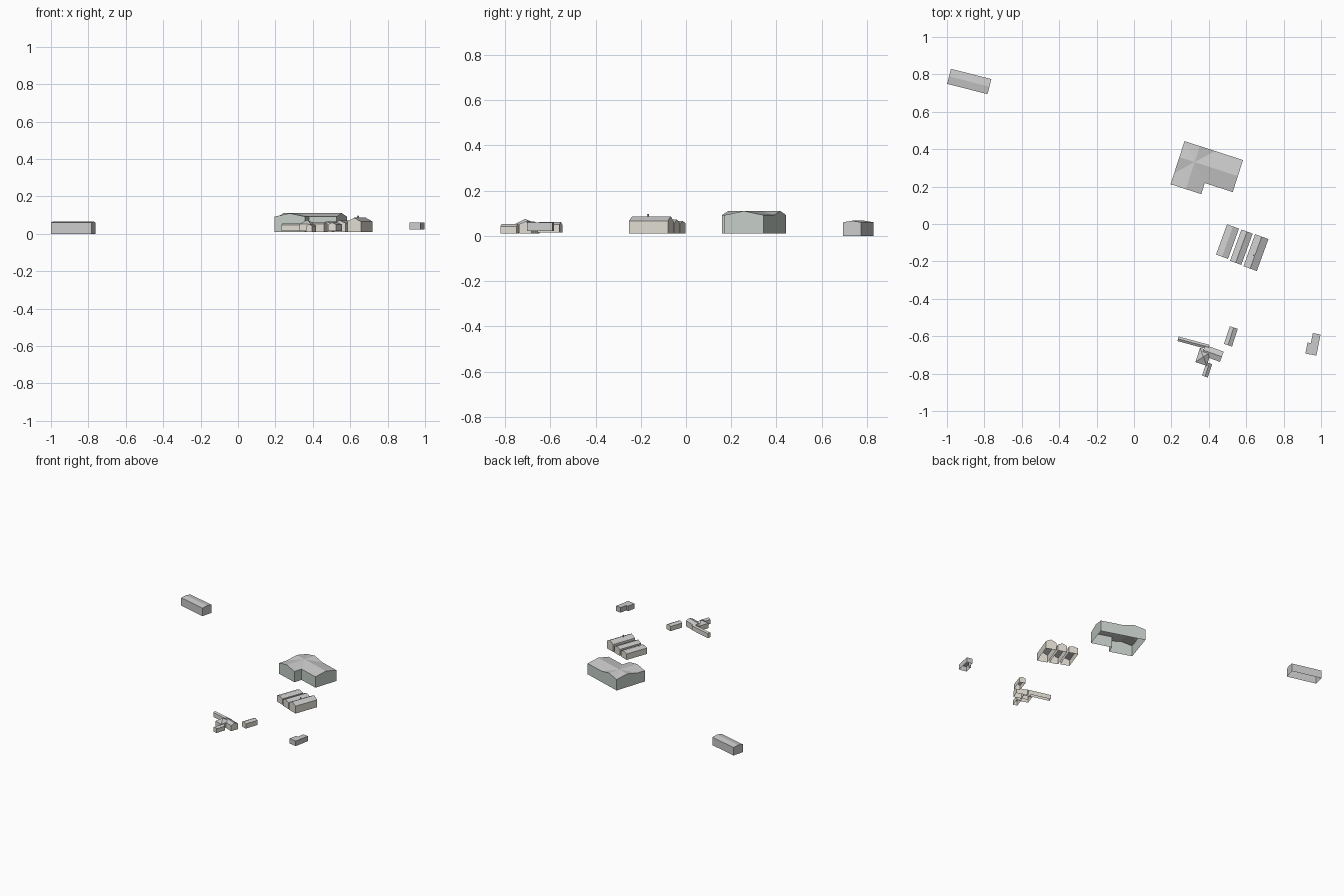
import bpy
from math import radians, cos, sin

if "Cube" in bpy.data.objects:
    bpy.data.objects.remove(bpy.data.objects["Cube"])


def material(name, rgb):
    m = bpy.data.materials.new(name)
    m.diffuse_color = (*rgb, 1)
    m.use_nodes = True
    m.node_tree.nodes["Principled BSDF"].inputs["Base Color"].default_value = m.diffuse_color
    return m


GREEN = material("green_grey_wall", (0.56, 0.62, 0.58))
CREAM = material("cream_wall", (0.75, 0.72, 0.65))
ROOF = material("roof", (0.6, 0.6, 0.6))


def shell(name, outline, inner, roofs, origin, deg, z0, wall=None):
    """Open-bottomed building: walls hang from the eave outline, roofs are index lists."""
    a = radians(deg)
    n = len(outline)
    top = outline + inner
    pts = top + [(x, y, z0) for x, y, z in outline]
    verts = [(origin[0] + x * cos(a) - y * sin(a),
              origin[1] + x * sin(a) + y * cos(a), z) for x, y, z in pts]
    base = len(top)
    walls = [(base + i, base + (i + 1) % n, (i + 1) % n, i) for i in range(n)]
    mesh = bpy.data.meshes.new(name)
    mesh.from_pydata(verts, [], walls + roofs)
    if wall:
        mesh.materials.append(wall)
        mesh.materials.append(ROOF)
        for p in mesh.polygons:
            p.material_index = int(p.index >= n)
    mesh.update()
    obj = bpy.data.objects.new(name, mesh)
    bpy.context.collection.objects.link(obj)
    return obj


def gable(name, c, deg, length, width, z0, eave, ridge, wall=None):
    """Gabled block, ridge along its local x axis."""
    l, w = length / 2, width / 2
    o = [(-l, -w, eave), (l, -w, eave), (l, 0, ridge),
         (l, w, eave), (-l, w, eave), (-l, 0, ridge)]
    return shell(name, o, [], [(0, 1, 2, 5), (5, 2, 3, 4)], c, deg, z0, wall)


def pyramid(name, c, deg, length, width, z0, eave, peak, wall=None):
    l, w = length / 2, width / 2
    o = [(-l, -w, eave), (l, -w, eave), (l, w, eave), (-l, w, eave)]
    return shell(name, o, [(0, 0, peak)],
                 [(i, (i + 1) % 4, 4) for i in range(4)], c, deg, z0, wall)


# Long shed at the back left
gable("long_shed", (-0.881, 0.762), -14.3, 0.223, 0.083, 0.0, 0.06, 0.067)

# Large L-shaped hall with crossing ridges
W, D, L, V = 0.172, 0.180, 0.329, 0.242
E, R = 0.092, 0.11
hall = [(0, 0, E), (0, -D / 2, R), (0, -D, E), (0, -V, E), (W / 2, -V, R),
        (W, -V, E), (W, -D, E), (L, -D, E), (L, -D / 2, R), (L, 0, E),
        (W, 0, E), (W / 2, 0, R)]
hall_roof = [(0, 1, 12), (1, 2, 12), (2, 3, 4, 12), (4, 5, 6, 12),
             (6, 7, 8, 12), (8, 9, 10, 12), (10, 11, 12), (11, 0, 12)]
shell("main_hall", hall, [(W / 2, -D / 2, R)], hall_roof,
      (0.27, 0.443), -17.9, 0.01, GREEN)

# Row of three parallel barns, the right one taller
for i, (c, w, length, eave, ridge) in enumerate([
        ((0.500, -0.094), 0.068, 0.172, 0.055, 0.065),
        ((0.574, -0.124), 0.064, 0.178, 0.058, 0.072),
        ((0.652, -0.153), 0.076, 0.182, 0.066, 0.086)]):
    gable(f"barn_{i + 1}", c, 70, length, w, 0.01, eave, ridge, CREAM)
pyramid("barn_chimney", (0.642, -0.168), 70, 0.008, 0.008, 0.078, 0.096, 0.097)

# Small cottage
gable("cottage", (0.518, -0.601), 72, 0.1, 0.045, 0.015, 0.05, 0.061, CREAM)

# Farmhouse cluster: link range, wing, pavilion and rear annexe
gable("house_range", (0.318, -0.636), -15, 0.17, 0.025, 0.015, 0.048, 0.056, CREAM)
gable("house_wing", (0.42, -0.692), -20, 0.105, 0.058, 0.01, 0.052, 0.064, CREAM)
pyramid("house_pavilion", (0.371, -0.710), -18, 0.064, 0.08, 0.015, 0.052, 0.075, CREAM)
gable("house_annexe", (0.391, -0.780), 72, 0.075, 0.032, 0.01, 0.042, 0.053, CREAM)

# Flat-roofed outbuilding with a notched footprint
T = 0.06
notched = [(0, 0, T), (0, -0.055, T), (-0.018, -0.055, T), (-0.018, -0.115, T),
           (0.042, -0.115, T), (0.042, 0, T)]
shell("outbuilding", notched, [], [(0, 1, 2, 3, 4, 5)],
      (0.956, -0.583), -11, 0.022)
